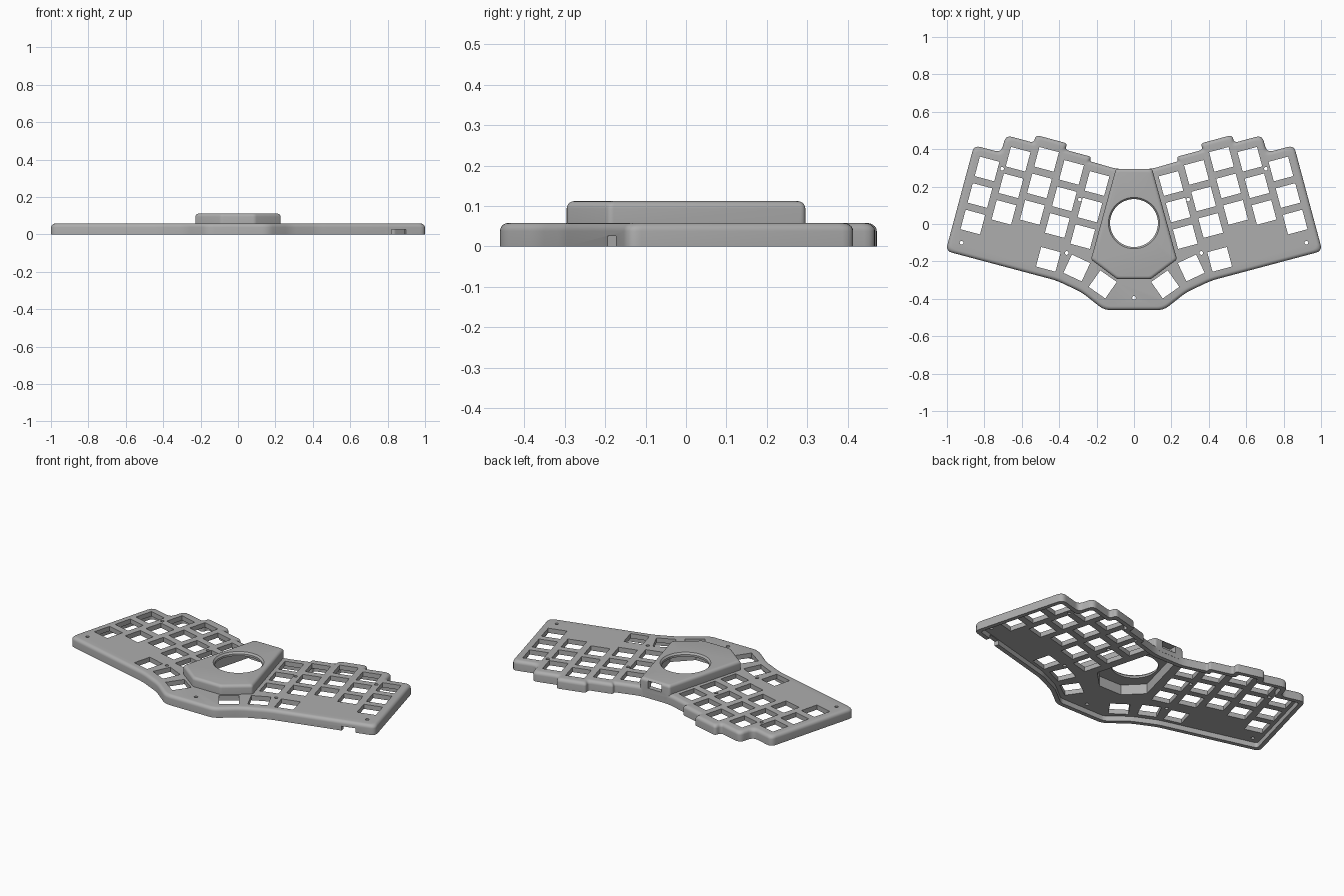
import bpy, bmesh
from math import sin, cos, pi, radians
from mathutils import Vector

if "Cube" in bpy.data.objects:
    bpy.data.objects.remove(bpy.data.objects["Cube"], do_unlink=True)

TILT = radians(15)
PLATE_TOP, HUB_TOP = 0.058, 0.112

grey = bpy.data.materials.new("matte_grey")
grey.use_nodes = True
colour = (0.42, 0.42, 0.42, 1)
grey.diffuse_color = colour
grey.node_tree.nodes["Principled BSDF"].inputs["Base Color"].default_value = colour


def turned(x, y, a=TILT):
    return Vector((x * cos(a) - y * sin(a), x * sin(a) + y * cos(a)))


def mirrored(half):
    """Close a counter-clockwise loop from its +x half (front to back)."""
    return half + [Vector((-p.x, p.y)) for p in reversed(half)]


def inset(poly, d):
    out = []
    for i, p in enumerate(poly):
        a = (p - poly[i - 1]).normalized()
        b = (poly[(i + 1) % len(poly)] - p).normalized()
        na, nb = Vector((-a.y, a.x)), Vector((-b.y, b.x))
        out.append(p + (na + nb) * (d / (1 + na.dot(nb))))
    return out


def rounded(poly, r, steps=5):
    out = []
    for i, p in enumerate(poly):
        u, v = poly[i - 1] - p, poly[(i + 1) % len(poly)] - p
        t = min(r, 0.48 * u.length, 0.48 * v.length)
        a, b = p + u.normalized() * t, p + v.normalized() * t
        for k in range(steps + 1):
            s = k / steps
            out.append(a * (1 - s) ** 2 + p * (2 * s * (1 - s)) + b * s * s)
    return out


def circle(x, y, r, n):
    return [Vector((x + r * cos(2 * pi * k / n), y + r * sin(2 * pi * k / n))) for k in range(n)]


def box(x, y, w, d, a=0):
    c = Vector((x, y))
    return [c + turned(i * w / 2, j * d / 2, a) for i, j in ((-1, -1), (1, -1), (1, 1), (-1, 1))]


def loft(bm, layers):
    rings = [[bm.verts.new((p.x, p.y, z)) for p in poly] for poly, z in layers]
    n = len(rings[0])
    for lo, hi in zip(rings, rings[1:]):
        for i in range(n):
            bm.faces.new((lo[i], lo[(i + 1) % n], hi[(i + 1) % n], hi[i]))
    bm.faces.new(rings[0][::-1])
    bm.faces.new(rings[-1])


def solid(name, *stacks):
    bm = bmesh.new()
    for layers in stacks:
        loft(bm, layers)
    mesh = bpy.data.meshes.new(name)
    bm.to_mesh(mesh)
    bm.free()
    mesh.materials.append(grey)
    ob = bpy.data.objects.new(name, mesh)
    bpy.context.collection.objects.link(ob)
    return ob


def filleted(poly, corner, z0, z1, r=0.02, steps=5):
    layers = [(rounded(poly, corner), z0)]
    for k in range(steps + 1):
        a = pi / 2 * k / steps
        layers.append((rounded(inset(poly, r * (1 - cos(a))), corner), z1 - r + r * sin(a)))
    return layers


def combine(target, tool, operation):
    mod = target.modifiers.new(tool.name, "BOOLEAN")
    mod.object, mod.operation, mod.solver = tool, operation, "EXACT"
    bpy.context.view_layer.objects.active = target
    bpy.ops.object.modifier_apply(modifier=mod.name)
    bpy.data.objects.remove(tool, do_unlink=True)


# Stepped winged outline; the column steps are laid out in the tilted frame
front = [Vector((0.16, -0.46)), Vector((0.28, -0.365)), Vector((0.415, -0.302))]
steps = [(0.935, -0.40), (0.935, 0.185), (0.785, 0.185), (0.785, 0.281), (0.63, 0.281),
         (0.63, 0.324), (0.457, 0.324), (0.457, 0.288), (0.315, 0.288), (0.315, 0.263)]
outline = mirrored(front + [turned(*p) for p in steps] + [Vector((0.092, 0.294))])
case = solid("keyboard_case", filleted(outline, 0.035, 0, PLATE_TOP))

# Hollow underside
combine(case, solid("underside", [(rounded(inset(outline, 0.025), 0.02), -0.05),
                                  (rounded(inset(outline, 0.025), 0.02), 0.03)]), "DIFFERENCE")

# Raised hub in the middle
hub = mirrored([Vector((0.09, -0.295)), Vector((0.23, -0.19)), Vector((0.097, 0.295))])
combine(case, solid("hub", filleted(hub, 0.012, 0.032, HUB_TOP, 0.018)), "UNION")

# Hub cavity, round ball opening with a chamfered lip, and rear port
cavity = mirrored([Vector((0.075, -0.2)), Vector((0.175, -0.1)), Vector((0.078, 0.265))])
combine(case, solid("hub_cavity", [(cavity, -0.05), (cavity, 0.09)]), "DIFFERENCE")
combine(case, solid("ball_opening", [(circle(0, 0.005, r, 64), z) for r, z in
                    ((0.128, 0.05), (0.128, 0.102), (0.137, HUB_TOP), (0.137, 0.15))]), "DIFFERENCE")
port = box(0, 0.29, 0.09, 0.08)
combine(case, solid("rear_port", [(port, 0.06), (port, 0.102)]), "DIFFERENCE")

# Cable notch in the front wall
notch = box(0.86, -0.19, 0.08, 0.08, TILT)
combine(case, solid("cable_notch", [(notch, -0.05), (notch, 0.026)]), "DIFFERENCE")

# Key and screw holes, the same on both wings
PITCH, KEY = 0.147, 0.108
keys = []
for col, top in enumerate((0.158, 0.18, 0.213, 0.174, 0.081)):
    for row in range(3):
        c = turned(0.247 + col * PITCH, top - row * PITCH)
        keys.append((c.x, c.y, TILT))
keys += [(0.458, -0.189, TILT), (0.306, -0.235, radians(25)), (0.167, -0.323, radians(35))]
screws = [(0.922, -0.1), (0.705, 0.295), (0.29, 0.13), (0.36, -0.155)]
holes = [circle(0, -0.395, 0.01, 16)]
for side in (1, -1):
    holes += [box(side * x, y, KEY, KEY, side * a) for x, y, a in keys]
    holes += [circle(side * x, y, 0.01, 16) for x, y in screws]
combine(case, solid("holes", *[[(h, -0.05), (h, 0.08)] for h in holes]), "DIFFERENCE")

# Smooth fillets, crisp edges
bpy.ops.object.select_all(action="DESELECT")
case.select_set(True)
bpy.context.view_layer.objects.active = case
bpy.ops.object.shade_smooth_by_angle(angle=radians(30))
